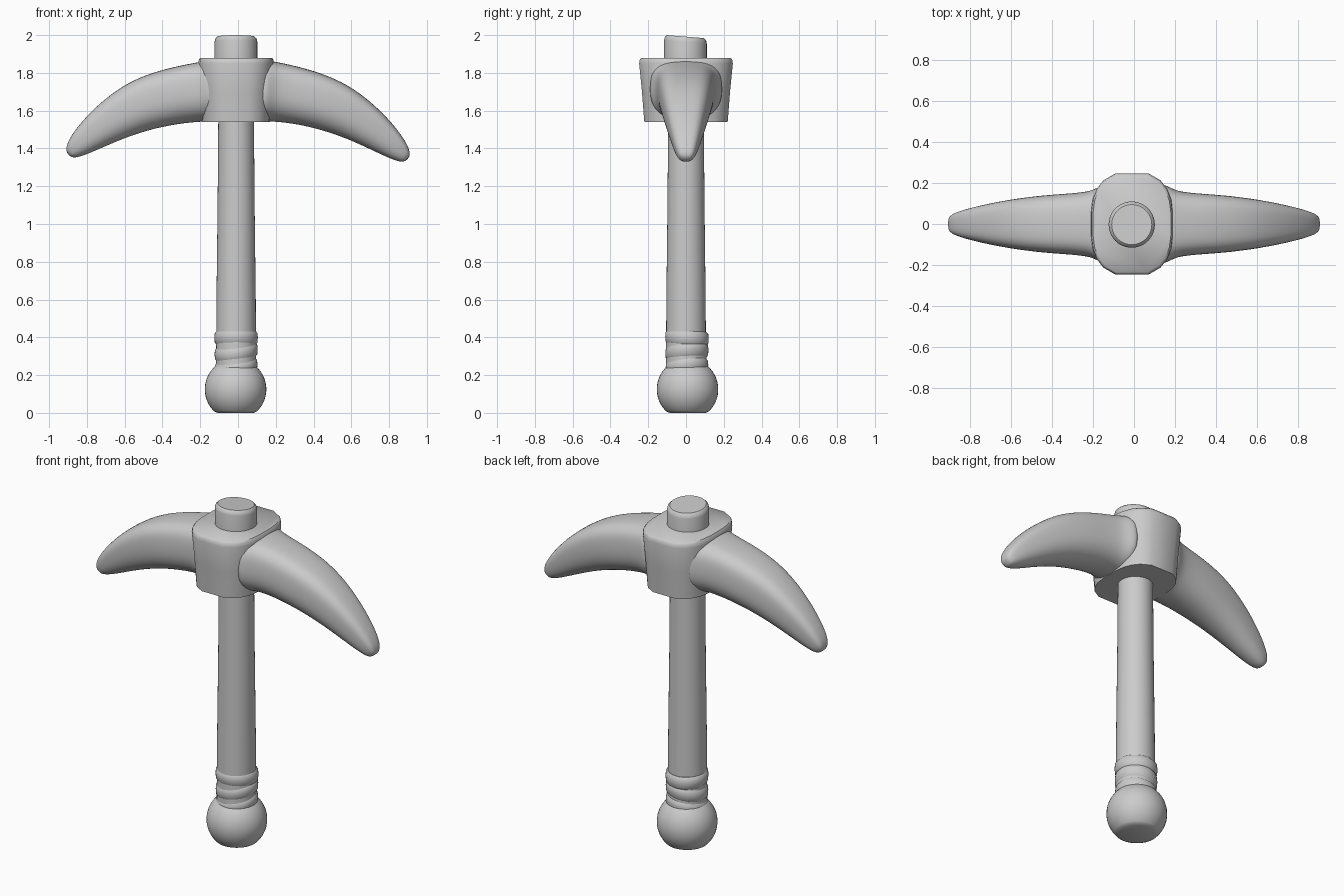
import bpy
import bmesh
import math

cube = bpy.data.objects.get("Cube")
if cube:
    bpy.data.objects.remove(cube, do_unlink=True)

metal = bpy.data.materials.new("plain_grey")
metal.use_nodes = True
GREY = (0.6, 0.6, 0.6, 1)
metal.diffuse_color = GREY
metal.node_tree.nodes["Principled BSDF"].inputs["Base Color"].default_value = GREY


def loft(name, rings, subdivide=0, angle=40):
    """Skin a list of closed rings and cap both ends."""
    bm = bmesh.new()
    loops = [[bm.verts.new(p) for p in ring] for ring in rings]
    count = len(loops[0])
    for a, b in zip(loops, loops[1:]):
        for i in range(count):
            j = (i + 1) % count
            bm.faces.new((a[i], a[j], b[j], b[i]))
    bm.faces.new(loops[0][::-1])
    bm.faces.new(loops[-1])
    bmesh.ops.recalc_face_normals(bm, faces=bm.faces)
    mesh = bpy.data.meshes.new(name)
    bm.to_mesh(mesh)
    bm.free()
    obj = bpy.data.objects.new(name, mesh)
    bpy.context.collection.objects.link(obj)
    mesh.materials.append(metal)
    if subdivide:
        mod = obj.modifiers.new("smooth", "SUBSURF")
        mod.levels = mod.render_levels = subdivide
    bpy.ops.object.select_all(action="DESELECT")
    obj.select_set(True)
    bpy.context.view_layer.objects.active = obj
    if subdivide:
        bpy.ops.object.shade_smooth()
    else:
        bpy.ops.object.shade_smooth_by_angle(angle=math.radians(angle))
    return obj


def lathe(name, profile, cx=0, cy=0, tilt=(0, 0), sides=40):
    """Spin (radius, z) points; tilt slopes each ring along x and y."""
    rings = []
    for r, z in profile:
        ring = []
        for i in range(sides):
            a = math.tau * i / sides
            x, y = r * math.cos(a), r * math.sin(a)
            ring.append((cx + x, cy + y, z + tilt[0] * x + tilt[1] * y))
        rings.append(ring)
    return loft(name, rings)


# Handle, slightly thicker towards the grip
lathe("handle", [(0.106, 0.2), (0.104, 0.6), (0.098, 1.1), (0.094, 1.6)], cx=-0.01)

# Handle end poking out above the head, cut at a slight slope
lathe("handle_top", [(0.113, 1.8), (0.113, 1.965), (0.109, 1.982), (0.098, 1.992)],
      cx=-0.011, cy=-0.003, tilt=(0, -0.08))

# Rounded pommel with a flat base
pommel = [(0.095, 0), (0.113, 0.008)]
for i in range(15):
    a = math.radians(-44 + i * 8)
    pommel.append((0.163 * math.cos(a), 0.125 + 0.163 * math.sin(a)))
lathe("pommel", pommel, cx=-0.013, cy=0.008)

# Grip wraps: three slanted overlapping bands
for i, (z, r) in enumerate([(0.205, 0.113), (0.285, 0.114), (0.36, 0.115)]):
    band = [(r - 0.012, z), (r - 0.002, z + 0.012), (r, z + 0.04),
            (r - 0.002, z + 0.062), (r - 0.012, z + 0.074)]
    slope = (0.12, 0.08) if i < 2 else (0, -0.05)
    lathe("grip_band_%d" % (i + 1), band, cx=-0.01, cy=0.005, tilt=slope)
lathe("grip_core", [(0.105, 0.2), (0.106, 0.41)], cx=-0.01, cy=0.004)

# Head block: chamfered outline that narrows downwards
quarter = [(0.2, 0.06), (0.192, 0.12), (0.172, 0.172), (0.14, 0.213), (0.08, 0.248)]
outline = quarter + [(-x, y) for x, y in quarter[::-1]]
outline += [(-x, -y) for x, y in outline]
head_levels = [(1.54, 0.9, 0.89), (1.7, 0.95, 0.94), (1.85, 1.0, 1.0),
               (1.87, 0.985, 0.985), (1.88, 0.95, 0.95)]
loft("head_block", [[(-0.01 + x * sx, y * sy, z) for x, y in outline]
                    for z, sx, sy in head_levels], angle=50)

# Curved arms: top x, top z, bottom x, bottom z, half width
stations = [
    (0.1, 1.865, 0.1, 1.54, 0.205), (0.17, 1.865, 0.16, 1.54, 0.19),
    (0.21, 1.858, 0.2, 1.54, 0.162), (0.32, 1.835, 0.29, 1.53, 0.151),
    (0.45, 1.797, 0.38, 1.512, 0.144), (0.58, 1.74, 0.48, 1.485, 0.131),
    (0.7, 1.652, 0.59, 1.445, 0.112), (0.8, 1.555, 0.7, 1.395, 0.089),
    (0.875, 1.46, 0.79, 1.352, 0.067), (0.912, 1.39, 0.85, 1.33, 0.047),
    (0.908, 1.35, 0.88, 1.328, 0.026)]
SIDES = 20


def arm(name, side, lift):
    rings = []
    for tx, tz, bx, bz, w in stations:
        ring = []
        for i in range(SIDES):
            a = math.tau * i / SIDES
            c, s = math.cos(a), math.sin(a)
            power = 0.62 if s > 0 else 0.9    # squarer above, rounder below
            y = math.copysign(abs(c) ** power, c) * w
            t = 0.5 + 0.5 * math.copysign(abs(s) ** power, s)
            x = bx + (tx - bx) * t
            z = bz + (tz - bz) * t + lift * max(0, x - 0.25) / 0.65
            ring.append((side * x, y, z))
        rings.append(ring)
    loft(name, rings, subdivide=2)


arm("left_arm", 1, 0.0)
arm("right_arm", -1, 0.024)
